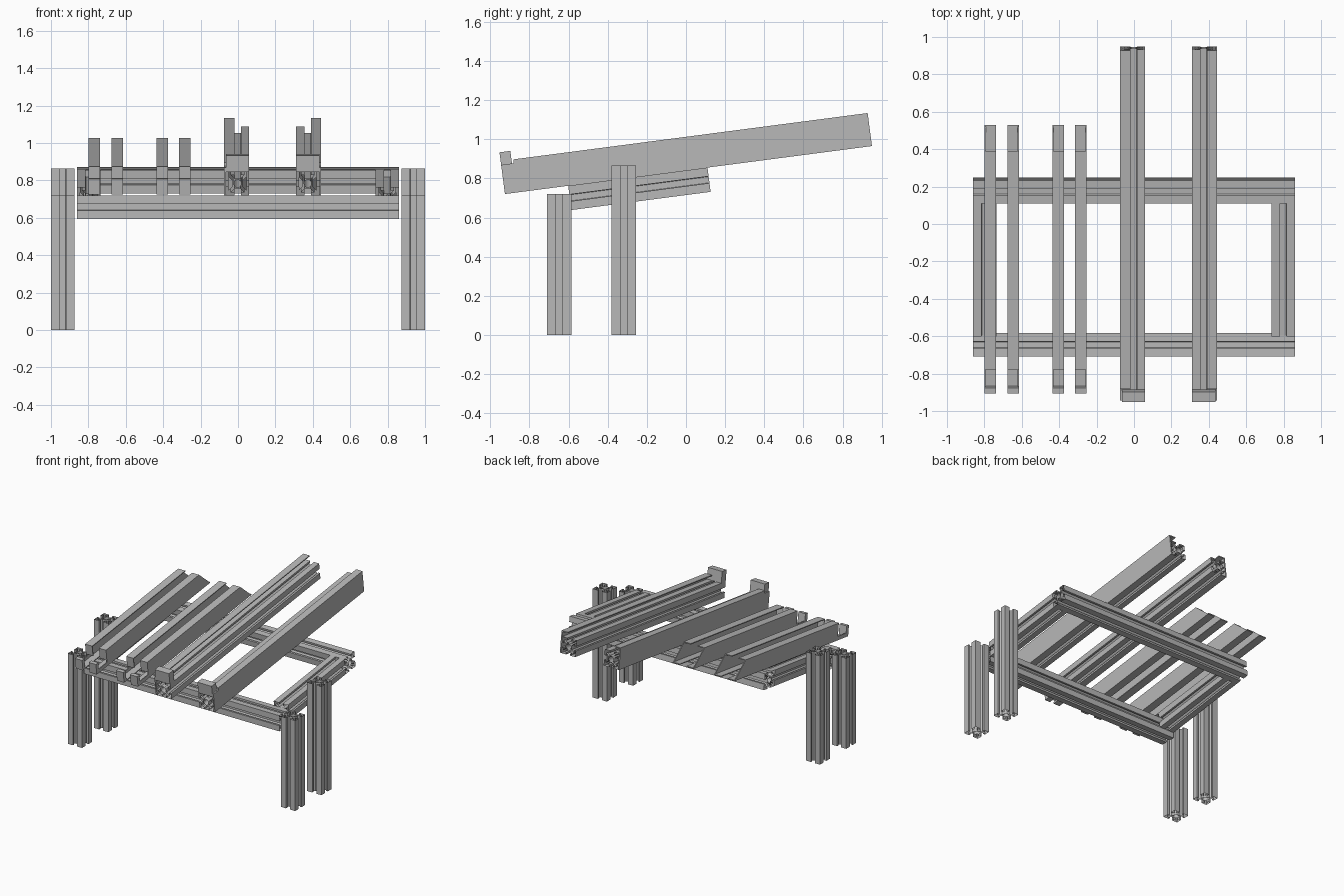
import bpy, bmesh, math
from mathutils import Matrix, Vector

cube = bpy.data.objects.get("Cube")
if cube:
    bpy.data.objects.remove(cube, do_unlink=True)

metal = bpy.data.materials.new("brushed_grey")
metal.use_nodes = True
GREY = (0.48, 0.48, 0.48, 1)
metal.diffuse_color = GREY
metal.node_tree.nodes["Principled BSDF"].inputs["Base Color"].default_value = GREY

HALF = 0.0625          # half the width of a slotted beam
SIZE = HALF * 2
# Sloping deck frame: x across, y up the slope, z off the deck
DECK = Matrix.Translation((0, -0.925, 0.72)) @ Matrix.Rotation(math.radians(7.45), 4, 'X')
ALONG_X = Matrix.Rotation(math.pi / 2, 4, 'Y')
ALONG_Y = Matrix.Rotation(-math.pi / 2, 4, 'X')


def finish(bm, name, matrix):
    mesh = bpy.data.meshes.new(name)
    bm.to_mesh(mesh)
    bm.free()
    mesh.transform(matrix)
    mesh.materials.append(metal)
    obj = bpy.data.objects.new(name, mesh)
    bpy.context.collection.objects.link(obj)
    return obj


def slot_outline():
    """One corner of the slotted section, turned four times."""
    corner = [(.42, .25), (.76, .59), (.76, .28), (1, .28), (1, 1),
              (.28, 1), (.28, .76), (.59, .76), (.25, .42)]
    points = []
    for turn in range(4):
        rot = Matrix.Rotation(turn * math.pi / 2, 2)
        points += [rot @ Vector(p) * HALF for p in corner]
    return points


def beam(name, length, matrix):
    """Open-ended slotted beam with a round bore, from z = 0 to length."""
    bm = bmesh.new()
    bore = [Vector((math.cos(a), math.sin(a))) * HALF * 0.34
            for a in (-i * math.tau / 20 for i in range(20))]
    for loop in (slot_outline(), bore):
        low = [bm.verts.new((p.x, p.y, 0)) for p in loop]
        high = [bm.verts.new((p.x, p.y, length)) for p in loop]
        for i in range(len(loop)):
            j = (i + 1) % len(loop)
            bm.faces.new((low[i], low[j], high[j], high[i]))
    return finish(bm, name, matrix)


def box(name, xs, ys, zs, matrix=DECK):
    bm = bmesh.new()
    bmesh.ops.create_cube(bm, size=1)
    for v in bm.verts:
        v.co = [min(r) + (c + 0.5) * (max(r) - min(r)) for c, r in zip(v.co, (xs, ys, zs))]
    return finish(bm, name, matrix)


def side_plate(name, xs, outline):
    """Flat plate cut to an outline in the slope plane."""
    bm = bmesh.new()
    face = bm.faces.new([bm.verts.new((xs[0], y, z)) for y, z in outline])
    ext = bmesh.ops.extrude_face_region(bm, geom=[face])["geom"]
    for v in ext:
        if isinstance(v, bmesh.types.BMVert):
            v.co.x = xs[1]
    bmesh.ops.recalc_face_normals(bm, faces=bm.faces)
    return finish(bm, name, DECK)


# Legs
for side, sx in (("left", 1), ("right", -1)):
    for row, y, height in (("front", -0.6475, 0.72), ("rear", -0.318, 0.865)):
        beam(f"{row}_leg_{side}", height, Matrix.Translation((sx * 0.9375, y, 0)))

# Cross rails: upright at the front, tilted with the deck at the rear
RAIL = 0.86
beam("front_rail", RAIL * 2, Matrix.Translation((-RAIL, -0.6455, 0.6575)) @ ALONG_X)
beam("rear_rail", RAIL * 2, DECK @ Matrix.Translation((-RAIL, 1.106, -HALF)) @ ALONG_X)

# Side rails
for side, sx in (("left", 1), ("right", -1)):
    beam(f"side_rail_{side}", 0.7175,
         DECK @ Matrix.Translation((sx * (RAIL - HALF), 0.326, -HALF)) @ ALONG_Y)

# Long runners with an angle strip on the outer side and a front stop
LONG = 1.891
for side, x, s in (("left", 0.3725, 1), ("right", -0.0025, -1)):
    beam(f"runner_{side}", LONG, DECK @ Matrix.Translation((x, 0, HALF)) @ ALONG_Y)
    outer = x + s * HALF
    lip = outer + s * 0.01
    side_plate(f"runner_guide_{side}", (outer, lip),
               [(0, 0), (LONG, 0), (LONG, 0.17), (0.065, 0.17), (0.065, 0.15), (0, 0.15)])
    box(f"runner_flange_{side}", (lip, lip - s * 0.055), (0.065, LONG), (0.162, 0.17))
    box(f"runner_stop_{side}", (x - HALF, x + HALF), (0, 0.056), (SIZE, 0.215))

# Short channels in mirrored pairs, walls on the outside of each pair
THIN = 0.007
START, END, TOP_START, TOP_END, TALL = 0.03, 1.467, 0.164, 1.344, 0.133
for pair, middle in (("outer", -0.7075), ("inner", -0.345)):
    for side, s in (("left", 1), ("right", -1)):
        tag = f"{pair}_{side}"
        wall, inner = middle + s * 0.092, middle + s * 0.03
        side_plate(f"channel_wall_{tag}", (wall, wall - s * THIN),
                   [(START, 0), (END, 0), (TOP_END, TALL), (TOP_START, TALL),
                    (TOP_START, 0.03), (START, 0.03)])
        box(f"channel_top_{tag}", (wall, inner), (TOP_START, TOP_END), (TALL - THIN, TALL))
        box(f"channel_base_{tag}", (wall, inner), (START, END), (0, THIN))
        box(f"channel_end_{tag}", (wall, inner), (TOP_START, TOP_START + THIN), (0.05, TALL))
        box(f"channel_stop_{tag}", (wall, inner), (START, START + 0.03), (0, 0.085))
